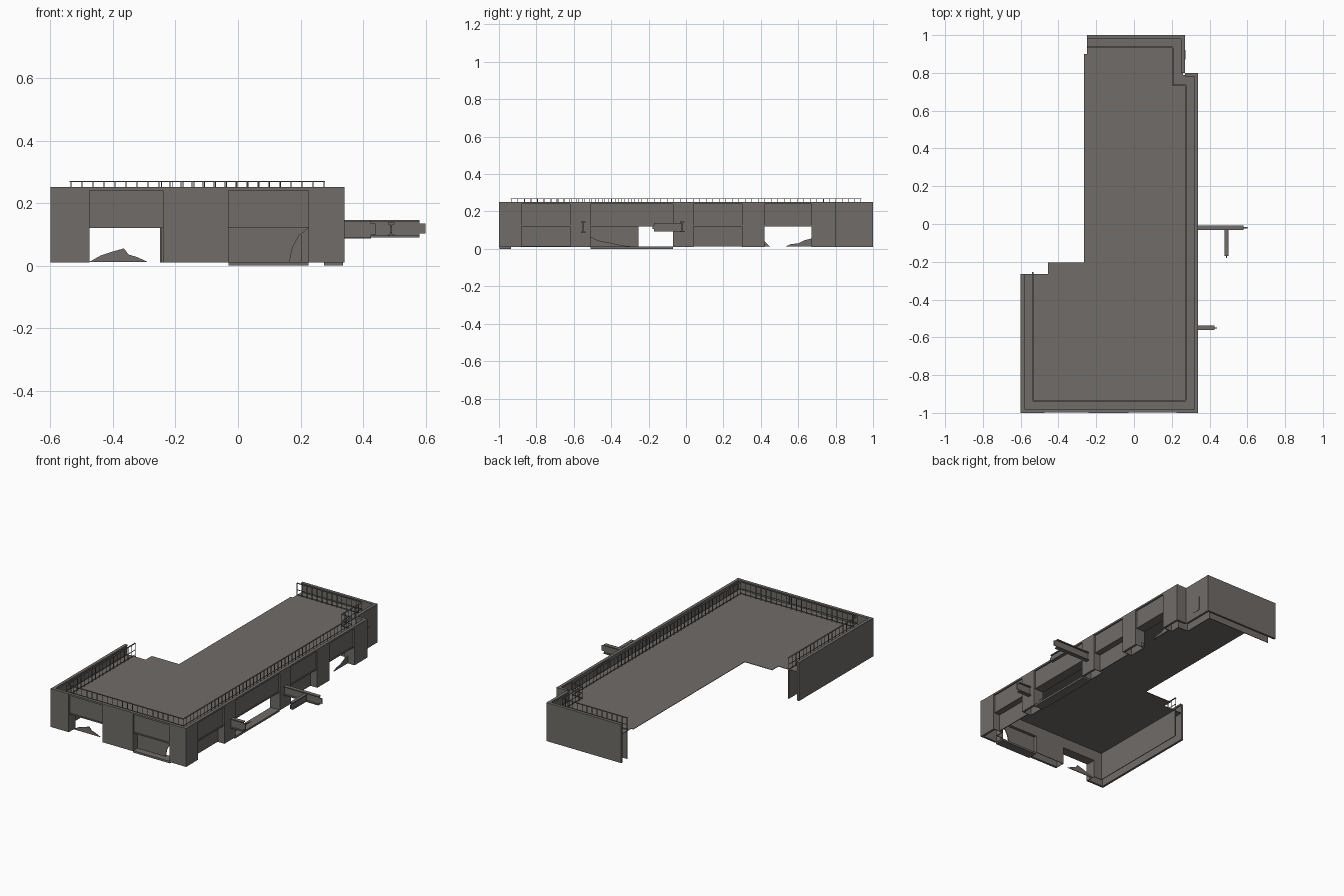
import bpy, bmesh
from mathutils import Vector

if "Cube" in bpy.data.objects:
    bpy.data.objects.remove(bpy.data.objects["Cube"])

mat = bpy.data.materials.new("warm_grey_concrete")
mat.diffuse_color = (0.16, 0.15, 0.14, 1)
mat.use_nodes = True
mat.node_tree.nodes["Principled BSDF"].inputs["Base Color"].default_value = mat.diffuse_color
ROOF, TOP, GAP = 0.19, 0.25, 0.065
SILL, HEAD = 0.012, 0.12


def finish(name, bm):
    bmesh.ops.recalc_face_normals(bm, faces=bm.faces[:])
    me = bpy.data.meshes.new(name)
    bm.to_mesh(me)
    bm.free()
    me.materials.append(mat)
    ob = bpy.data.objects.new(name, me)
    bpy.context.collection.objects.link(ob)
    return ob


def prism(bm, base, offset):
    """Closed prism from a polygon of points pushed along an offset."""
    f = bm.faces.new([bm.verts.new(p) for p in base])
    r = bmesh.ops.extrude_face_region(bm, geom=[f], use_keep_orig=True)
    vs = [v for v in r["geom"] if isinstance(v, bmesh.types.BMVert)]
    bmesh.ops.translate(bm, verts=vs, vec=offset)


class Side:
    """Wall frame: s runs along the wall, d goes inward, z is up."""
    def __init__(self, origin, along, inward):
        self.o = Vector((*origin, 0))
        self.a = Vector((*along, 0))
        self.n = Vector((*inward, 0))

    def p(self, s, d, z):
        return self.o + self.a * s + self.n * d + Vector((0, 0, z))

    def plate(self, bm, pts, d0, d1):
        prism(bm, [self.p(s, d0, z) for s, z in pts], self.n * (d1 - d0))

    def box(self, bm, s0, s1, d0, d1, z0, z1):
        self.plate(bm, [(s0, z0), (s1, z0), (s1, z1), (s0, z1)], d0, d1)


# name: frame, length, inner wall range, openings
sides = {
    "front": (Side((-.6, -1), (1, 0), (0, 1)), .94, (.065, .875),
              [(.125, .36), (.57, .825)]),
    "right": (Side((.34, -1), (0, 1), (-1, 0)), 1.8, (.065, 1.735),
              [(.12, .38), (.49, .93), (1.04, 1.30), (1.42, 1.67)]),
    "notch_end": (Side((.34, .8), (-1, 0), (0, -1)), .07, (.065, .135), []),
    "notch_side": (Side((.27, .8), (0, 1), (-1, 0)), .2, (-.065, .135), []),
    "back": (Side((.27, 1), (-1, 0), (0, -1)), .52, (.065, .515), []),
    "left": (Side((-.6, -1), (0, 1), (1, 0)), .735, (.065, .745), []),
}

for name, (sd, length, (i0, i1), holes) in sides.items():
    # outer wall: pilasters between slightly recessed bays
    bm = bmesh.new()
    start = 0
    for h0, h1 in holes + [(length, length)]:
        sd.box(bm, start, h0, 0, .014, .01, TOP)
        start = h1
    for h0, h1 in holes:
        sd.box(bm, h0, h1, .01, .02, HEAD, TOP)
        sd.box(bm, h0 - .003, h0, .014, GAP, .01, HEAD)
        sd.box(bm, h1, h1 + .003, .014, GAP, .01, HEAD)
        sd.box(bm, h0, h1, .02, GAP, HEAD, HEAD + .004)
        sd.box(bm, h0, h1, .006, .01, HEAD, HEAD + .008)
    finish(name + "_outer_wall", bm)

    # inner wall with the same openings
    bm = bmesh.new()
    start = i0
    for h0, h1 in holes + [(i1, i1)]:
        sd.box(bm, start, h0, GAP, GAP + .004, .01, ROOF)
        start = h1
    for h0, h1 in holes:
        sd.box(bm, h0, h1, GAP, GAP + .004, HEAD, ROOF)
    finish(name + "_inner_wall", bm)

    # coping along the parapet
    bm = bmesh.new()
    sd.box(bm, 0, length, .001, .02, TOP - .01, TOP + .001)
    finish(name + "_coping", bm)

    # roof railing
    bm = bmesh.new()
    for z, w in ((.267, .004), (.225, .0015), (.195, .0015)):
        sd.box(bm, i0, i1, GAP - w, GAP + w, z, z + .003)
    n = max(2, round((i1 - i0) / .035))
    for k in range(n + 1):
        s = i0 + (i1 - i0) * k / n
        sd.box(bm, s - .0015, s + .0015, GAP - .0015, GAP + .0015, ROOF, .267)
    finish(name + "_railing", bm)

front, right = sides["front"][0], sides["right"][0]

# bay fillings: whole shutters, a broken shutter and rubble remains
fillings = [
    ("broken_shutter", front, [(.57, SILL), (.765, SILL), (.775, .06),
                               (.795, .095), (.825, HEAD), (.57, HEAD)]),
    ("front_rubble", front, [(.125, SILL), (.31, SILL), (.275, .028),
                             (.25, .035), (.235, .055), (.2, .045), (.16, .032)]),
    ("shutter_a", right, [(.12, SILL), (.38, SILL), (.38, HEAD), (.12, HEAD)]),
    ("shutter_b", right, [(1.04, SILL), (1.3, SILL), (1.3, HEAD), (1.04, HEAD)]),
    ("middle_rubble", right, [(.49, SILL), (.72, SILL), (.66, .018),
                              (.58, .035), (.53, .045), (.49, .065)]),
    ("far_rubble", right, [(1.53, SILL), (1.67, SILL), (1.67, .055),
                           (1.63, .045), (1.6, .03), (1.56, .025)]),
    ("far_rubble_corner", right, [(1.42, SILL), (1.45, SILL), (1.42, .04)]),
]
for name, sd, pts in fillings:
    bm = bmesh.new()
    sd.plate(bm, pts, .045, .05)
    finish(name, bm)

# door sills that reach the ground
for name, sd, s0, s1 in (("front_sill", front, .57, .825),
                         ("right_sill", right, .49, .93)):
    bm = bmesh.new()
    sd.box(bm, s0, s1, .004, GAP, 0, SILL)
    finish(name, bm)

# small hatch on the notch wall
bm = bmesh.new()
sides["notch_side"][0].box(bm, .07, .12, -.002, .002, .05, .14)
finish("wall_hatch", bm)

# L-shaped roof sheet
bm = bmesh.new()
outline = [(-.59, -.99), (.33, -.99), (.33, .79), (.26, .79), (.26, .99),
           (-.25, .99), (-.25, .9), (-.265, .9), (-.265, -.205),
           (-.455, -.205), (-.455, -.265), (-.59, -.265)]
prism(bm, [(x, y, ROOF - .003) for x, y in outline], (0, 0, .003))
finish("roof", bm)


def i_beam(name, sd, s, d0, d1, z0, z1, w, tip):
    """Steel beam along d, with the web poking out past the flanges."""
    bm = bmesh.new()
    t = .006
    sd.box(bm, s - w, s + w, d0, d1, z0, z0 + t)
    sd.box(bm, s - w, s + w, d0, d1, z1 - t, z1)
    sd.box(bm, s - t / 2, s + t / 2, d0, d1, z0 + t, z1 - t)
    sd.box(bm, s - t / 2, s + t / 2, d1, d1 + tip, z0 + .012, z1 - .012)
    finish(name, bm)


# beams sticking out of the right wall
i_beam("long_beam", right, .98, .04, -.24, .09, .146, .012, -.02)
i_beam("short_beam", right, .45, .04, -.085, .086, .146, .012, -.015)
cross = Side((.49, -.02), (1, 0), (0, 1))
i_beam("cross_beam", cross, 0, 0, -.15, .094, .138, .01, -.01)
